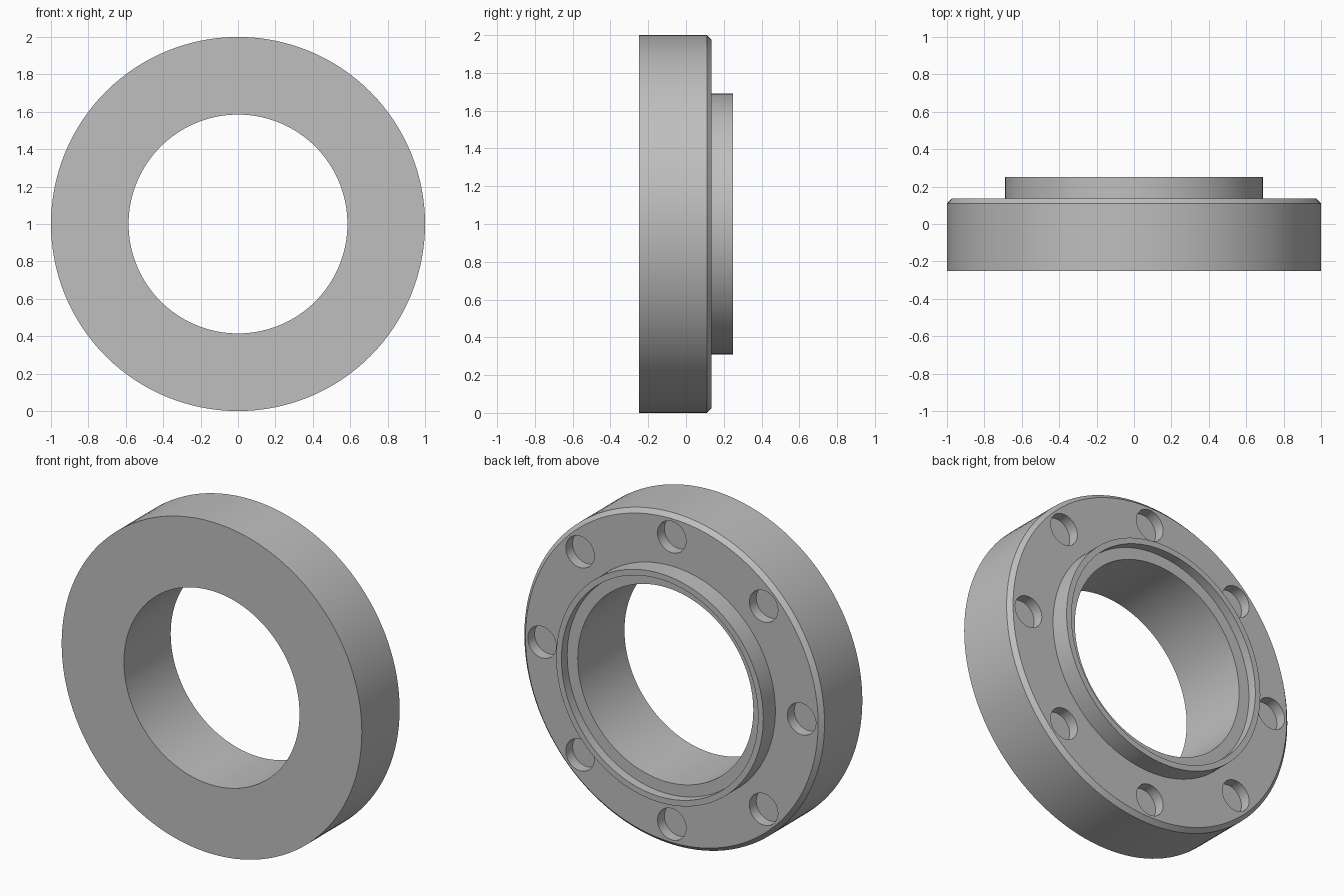
import bpy, bmesh, math
from mathutils import Matrix, Vector

cube = bpy.data.objects.get("Cube")
if cube:
    bpy.data.objects.remove(cube, do_unlink=True)

CENTRE = Vector((0, 0, 1))
FACE_Y = 0.135      # bolt face of the flange
HOLES = 8
HOLE_DEPTH = 0.065


def make_object(name, bm):
    bmesh.ops.recalc_face_normals(bm, faces=bm.faces[:])
    mesh = bpy.data.meshes.new(name)
    bm.to_mesh(mesh)
    bm.free()
    obj = bpy.data.objects.new(name, mesh)
    bpy.context.collection.objects.link(obj)
    return obj


steel = bpy.data.materials.new("grey_steel")
steel.use_nodes = True
colour = (0.52, 0.52, 0.52, 1)
steel.diffuse_color = colour
steel.node_tree.nodes["Principled BSDF"].inputs["Base Color"].default_value = colour

# Flange ring: (radius, y) profile turned around the y axis
profile = [
    (0.585, -0.25), (1.0, -0.25), (1.0, 0.11), (0.975, FACE_Y),  # body and chamfer
    (0.69, FACE_Y), (0.69, 0.25),                                # raised hub
    (0.655, 0.25), (0.655, 0.195), (0.585, 0.195),               # counterbore
]
bm = bmesh.new()
verts = [bm.verts.new((r, y, 1)) for r, y in profile]
edges = [bm.edges.new((v, verts[i - 1])) for i, v in enumerate(verts)]
bmesh.ops.spin(bm, geom=verts + edges, cent=CENTRE, axis=(0, 1, 0),
               angle=math.tau, steps=128, use_merge=True)
bmesh.ops.remove_doubles(bm, verts=bm.verts[:], dist=0.0001)
flange = make_object("flange_ring", bm)
flange.data.materials.append(steel)

# Blind bolt holes cut into the back face
bm = bmesh.new()
for i in range(HOLES):
    a = math.tau * i / HOLES
    spot = CENTRE + Vector((0.865 * math.cos(a), FACE_Y, 0.865 * math.sin(a)))
    bmesh.ops.create_cone(bm, cap_ends=True, segments=40, radius1=0.095, radius2=0.095,
                          depth=2 * HOLE_DEPTH,
                          matrix=Matrix.Translation(spot) @ Matrix.Rotation(math.pi / 2, 4, 'X'))
cutter = make_object("bolt_hole_cutter", bm)
cutter.data.materials.append(steel)
cutter.hide_render = True

cut = flange.modifiers.new("bolt_holes", 'BOOLEAN')
cut.operation = 'DIFFERENCE'
cut.solver = 'EXACT'
cut.object = cutter

bpy.ops.object.select_all(action='DESELECT')
flange.select_set(True)
bpy.context.view_layer.objects.active = flange
bpy.ops.object.modifier_apply(modifier=cut.name)
bpy.data.objects.remove(cutter, do_unlink=True)
bpy.ops.object.shade_smooth_by_angle(angle=math.radians(30))
